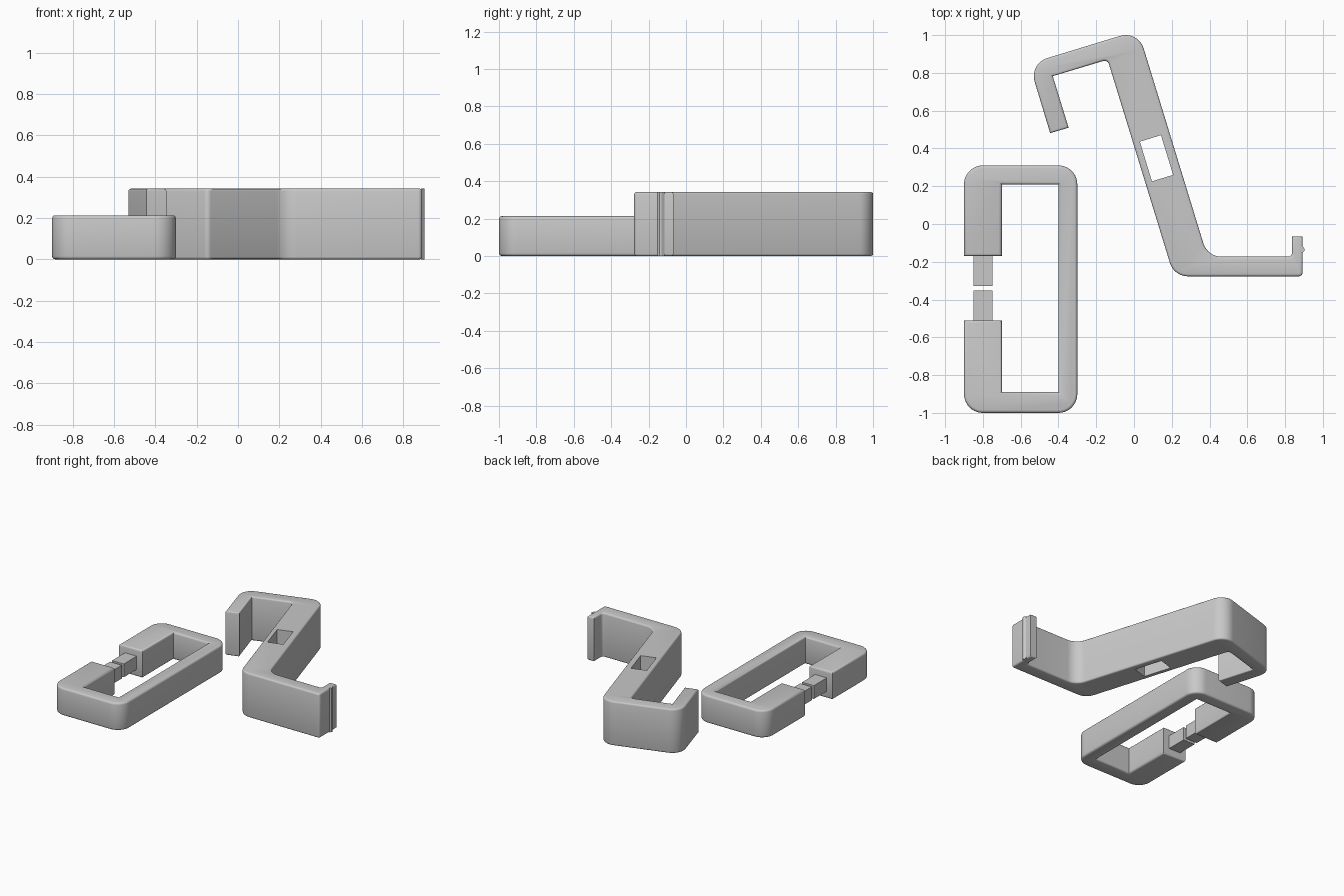
import bpy, bmesh, math
from mathutils import Vector

if "Cube" in bpy.data.objects:
    bpy.data.objects.remove(bpy.data.objects["Cube"])

grey = bpy.data.materials.new("plain grey")
grey.diffuse_color = (0.58, 0.58, 0.58, 1)
grey.use_nodes = True
grey.node_tree.nodes["Principled BSDF"].inputs["Base Color"].default_value = grey.diffuse_color


def fillet(points, steps=10):
    """Outline from (x, y, radius) corners, each rounded by an arc."""
    out = []
    for i, (x, y, r) in enumerate(points):
        p = Vector((x, y))
        if r == 0:
            out.append(p)
            continue
        a = (Vector(points[i - 1][:2]) - p).normalized()
        b = (Vector(points[(i + 1) % len(points)][:2]) - p).normalized()
        half = a.angle(b) / 2
        centre = p + (a + b).normalized() * r / math.sin(half)
        start = p + a * r / math.tan(half) - centre
        end = p + b * r / math.tan(half) - centre
        sweep = math.pi - 2 * half
        for k in range(steps + 1):
            t = k / steps
            out.append(centre + (start * math.sin((1 - t) * sweep)
                                 + end * math.sin(t * sweep)) / math.sin(sweep))
    return out


def prism(name, outline, z0, z1, rim=0.0):
    """Extrude an outline upwards and soften its top and bottom rims."""
    bm = bmesh.new()
    face = bm.faces.new([bm.verts.new((p[0], p[1], z0)) for p in outline])
    ext = bmesh.ops.extrude_face_region(bm, geom=[face], use_keep_orig=True)
    verts = [g for g in ext["geom"] if isinstance(g, bmesh.types.BMVert)]
    bmesh.ops.translate(bm, verts=verts, vec=(0, 0, z1 - z0))
    bmesh.ops.recalc_face_normals(bm, faces=bm.faces[:])
    if rim:
        edges = [e for e in bm.edges if abs(e.verts[0].co.z - e.verts[1].co.z) < 1e-5]
        bmesh.ops.bevel(bm, geom=edges, offset=rim, segments=3, profile=0.5,
                        affect='EDGES', clamp_overlap=False)
    mesh = bpy.data.meshes.new(name)
    bm.to_mesh(mesh)
    bm.free()
    mesh.materials.append(grey)
    ob = bpy.data.objects.new(name, mesh)
    bpy.context.collection.objects.link(ob)
    return ob


def smooth(ob):
    bpy.ops.object.select_all(action='DESELECT')
    ob.select_set(True)
    bpy.context.view_layer.objects.active = ob
    bpy.ops.object.shade_smooth_by_angle(angle=math.radians(35))


def box(x0, x1, y0, y1):
    return [(x0, y0), (x1, y0), (x1, y1), (x0, y1)]


# Open rectangular link with a gap in its thick side
link = prism("open_link", fillet([
    (-0.70, -0.17, 0), (-0.90, -0.17, 0), (-0.90, 0.31, 0.1), (-0.30, 0.31, 0.1),
    (-0.30, -1.0, 0.1), (-0.90, -1.0, 0.1), (-0.90, -0.51, 0), (-0.70, -0.51, 0),
    (-0.70, -0.89, 0), (-0.40, -0.89, 0), (-0.40, 0.21, 0), (-0.70, 0.21, 0)]),
    0, 0.213, 0.015)
smooth(link)

# Square pegs facing each other across the gap
prism("upper_peg", box(-0.85, -0.75, -0.328, -0.15), 0.055, 0.158)
prism("lower_peg", box(-0.85, -0.75, -0.53, -0.352), 0.055, 0.158)

# Slanted hook: leaning stem, square crook at the top, flat foot with a catch
clip = prism("slanted_hook", fillet([
    (-0.444, 0.481, 0), (-0.346, 0.510, 0), (-0.43, 0.783, 0), (-0.14, 0.870, 0.025),
    (0.212, -0.277, 0.1), (0.892, -0.277, 0.02), (0.892, -0.067, 0), (0.836, -0.067, 0),
    (0.836, -0.173, 0.02), (0.389, -0.173, 0.1), (0.022, 1.025, 0.1),
    (-0.555, 0.849, 0.1)]), 0, 0.342, 0.012)

# Window through the stem
n, u = Vector((0.956, 0.292)), Vector((0.292, -0.956))
c = Vector((0.119, 0.348))
cutter = prism("window_cutter", [c + n * a * 0.0585 + u * b * 0.11
               for a, b in ((-1, -1), (1, -1), (1, 1), (-1, 1))], -0.1, 0.5)
cutter.hide_render = True
cutter.hide_viewport = True
cut = clip.modifiers.new("window", 'BOOLEAN')
cut.operation = 'DIFFERENCE'
cut.solver = 'EXACT'
cut.object = cutter
smooth(clip)

# Catch ridge along the foot's upturned end
prism("catch_ridge", [(0.885, -0.152), (0.892, -0.152), (0.902, -0.142),
                      (0.902, -0.13), (0.892, -0.115), (0.885, -0.115)], 0, 0.342)
